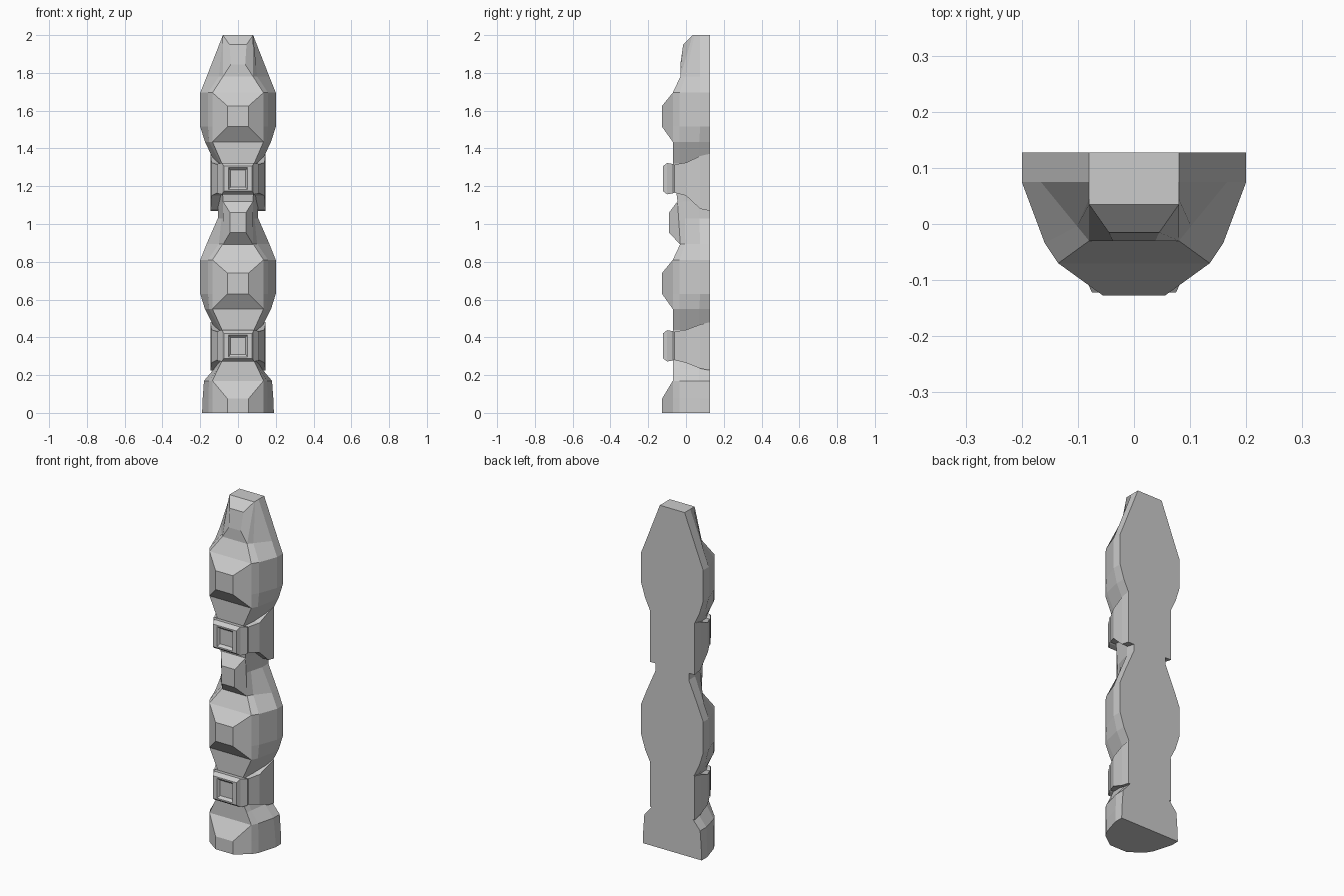
import bpy, bmesh

if "Cube" in bpy.data.objects:
    bpy.data.objects.remove(bpy.data.objects["Cube"])

BACK = 0.127


def loft(name, rings):
    """Skin a list of equal-length closed rings and cap both ends."""
    bm = bmesh.new()
    rows = [[bm.verts.new(p) for p in ring] for ring in rings]
    n = len(rows[0])
    for a, b in zip(rows, rows[1:]):
        for i in range(n):
            j = (i + 1) % n
            bm.faces.new((a[i], a[j], b[j], b[i]))
    bm.faces.new(rows[0][::-1])
    bm.faces.new(rows[-1])
    bmesh.ops.remove_doubles(bm, verts=bm.verts, dist=0.0005)
    bmesh.ops.recalc_face_normals(bm, faces=bm.faces)
    mesh = bpy.data.meshes.new(name)
    bm.to_mesh(mesh)
    bm.free()
    obj = bpy.data.objects.new(name, mesh)
    bpy.context.collection.objects.link(obj)
    return obj


def section(z, front, mid, side):
    """Half-round faceted column section with a flat back."""
    bulge = 0.008 if side[0] > 0.17 else 0
    cheek = (mid[0] + 0.25 * (side[0] - mid[0]) + bulge,
             mid[1] + 0.25 * (side[1] - mid[1]))
    right = [front, mid, cheek, side, (side[0], BACK)]
    pts = right + [(-x, y) for x, y in reversed(right)]
    return [(x, y, z) for x, y in pts]


def rect(w, y, z0, z1):
    return [(-w, y, z0), (w, y, z0), (w, y, z1), (-w, y, z1)]


# Carved column core
tip, edge = (0.056, -0.127), (0.135, -0.07)


def bulb(z):
    return [section(z, edge, edge, (0.175, 0.07)),
            section(z + 0.08, tip, edge, (0.2, 0.075)),
            section(z + 0.19, tip, edge, (0.2, 0.075)),
            section(z + 0.26, edge, edge, (0.2, 0.075)),
            section(z + 0.345, (0.08, -0.03), (0.08, -0.03), (0.166, 0.075))]


def neck(z, x, y, side):
    return section(z, (x, y), (x, y), (side, 0.07))


core = [section(0, tip, edge, (0.19, 0.075)),
        section(0.075, tip, edge, (0.187, 0.075)),
        neck(0.17, 0.135, -0.07, 0.18),
        neck(0.235, 0.105, -0.07, 0.125),
        neck(0.275, 0.085, -0.07, 0.115),
        neck(0.44, 0.085, -0.07, 0.12)]
core += bulb(0.55)
core += [neck(1.03, 0.08, -0.03, 0.107),
         neck(1.12, 0.08, -0.045, 0.107),
         neck(1.32, 0.085, -0.07, 0.12)]
core += bulb(1.435)
core.append(section(2.0, (0.08, 0.035), (0.08, 0.035), (0.08, 0.075)))
loft("column_core", core)

# Side blocks and front knobs
for label, z, low, high in (("lower", 0.355, 0.225, 0.48),
                            ("upper", 1.24, 1.07, 1.372)):
    loft(label + "_block", [
        rect(0.145, BACK, low, high),
        rect(0.145, 0.075, low + 0.01, high - 0.012),
        rect(0.14, 0.0, z - 0.09, z + 0.085),
        rect(0.11, -0.06, z - 0.075, z + 0.075)])
    loft(label + "_knob", [
        rect(0.1, -0.04, z - 0.06, z + 0.06),
        rect(0.11, -0.07, z - 0.078, z + 0.078),
        rect(0.085, -0.1, z - 0.083, z + 0.083),
        rect(0.075, -0.122, z - 0.066, z + 0.066),
        rect(0.05, -0.122, z - 0.058, z + 0.058),
        rect(0.04, -0.108, z - 0.045, z + 0.045)])


# Raised facets between the bulbs and at the top
def sloped(w0, w1, y0, y1, z0, z1):
    return [(-w0, y0, z0), (w0, y0, z0), (w1, y1, z1), (-w1, y1, z1)]


loft("middle_facet", [sloped(0.08, 0.08, 0.0, 0.0, 0.89, 1.12),
                      sloped(0.08, 0.08, -0.03, -0.045, 0.89, 1.12),
                      sloped(0.042, 0.042, -0.09, -0.09, 0.955, 1.06)])
loft("top_facet", [sloped(0.08, 0.08, 0.05, 0.05, 1.78, 2.0),
                   sloped(0.08, 0.08, -0.03, 0.035, 1.78, 2.0),
                   sloped(0.038, 0.045, -0.03, -0.015, 1.845, 1.95)])
